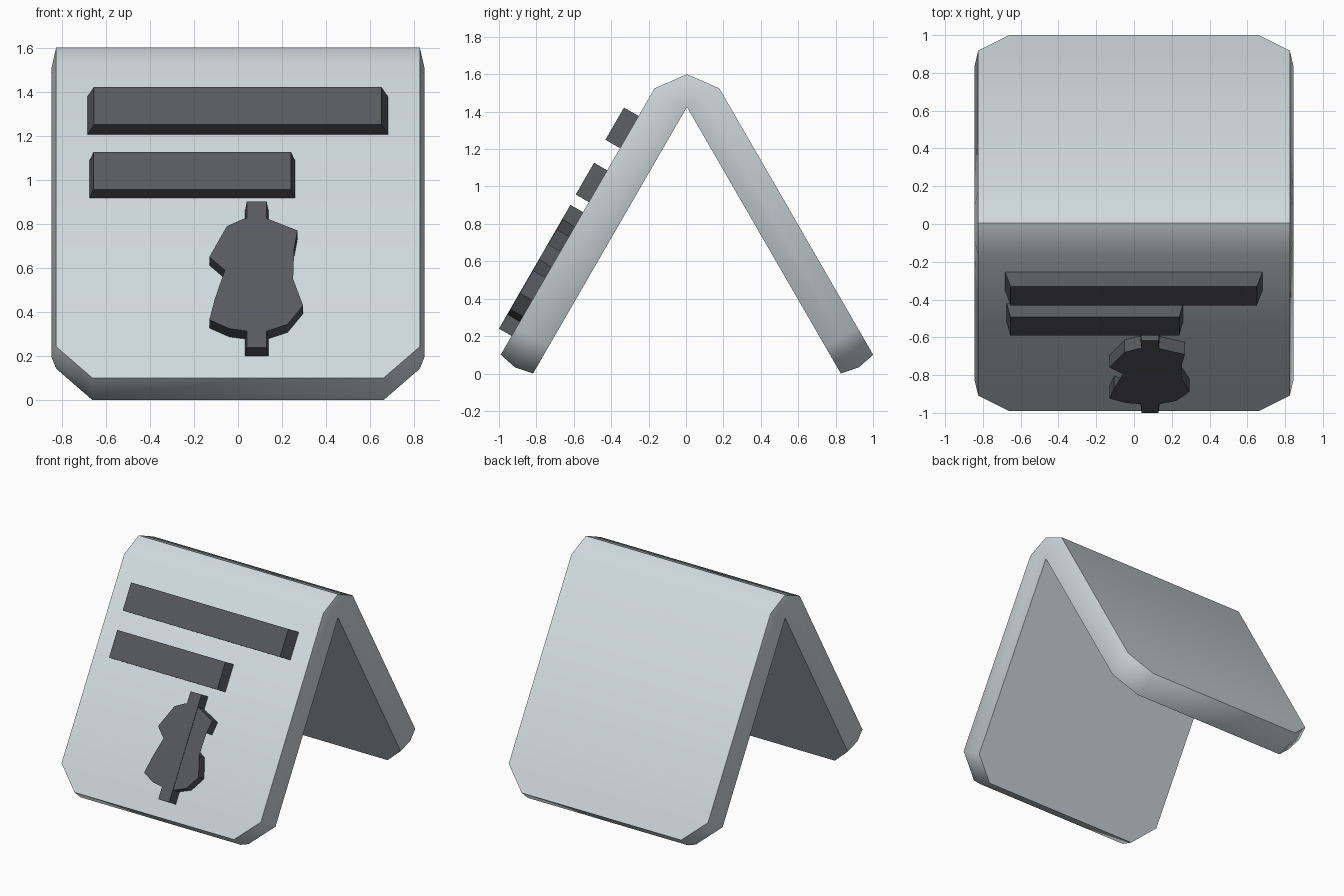
import bpy, bmesh, math

if "Cube" in bpy.data.objects:
    bpy.data.objects.remove(bpy.data.objects["Cube"])

C, S = math.cos(math.radians(30)), 0.5      # both leaves slope at 60 degrees
Y0, Z0 = 0.005, 1.425                       # inner fold line
THICK, LENGTH, HALF_W, CUT, BULGE = 0.2, 1.645, 0.825, 0.165, 0.02


def material(name, rgb):
    m = bpy.data.materials.new(name)
    m.diffuse_color = (*rgb, 1)
    m.use_nodes = True
    m.node_tree.nodes["Principled BSDF"].inputs["Base Color"].default_value = m.diffuse_color
    return m


PALE = material("pale blue grey", (0.62, 0.69, 0.72))
DARK = material("dark grey", (0.095, 0.10, 0.113))


def leaf(side, x, s, t):
    """Point s down the leaf from the fold and t out from its inner face."""
    return (x, Y0 + side * (C * t + S * s), Z0 + S * t - C * s)


def finish(bm, name, mat):
    bmesh.ops.remove_doubles(bm, verts=bm.verts, dist=1e-4)
    bmesh.ops.recalc_face_normals(bm, faces=bm.faces)
    me = bpy.data.meshes.new(name)
    bm.to_mesh(me)
    bm.free()
    me.materials.append(mat)
    ob = bpy.data.objects.new(name, me)
    bpy.context.collection.objects.link(ob)
    return ob


# Folded board: three layers (inner, middle, outer), edge bulging at the middle
def layer(bm, t, grow):
    rows = []
    for side in (-1, 1):
        half = [(HALF_W - CUT + grow * 0.2, LENGTH + grow),
                (HALF_W + grow, LENGTH - CUT), (HALF_W + grow, 0)]
        pts = [(x, leaf(side, x, s, t)) for x, s in half]
        rows += pts if side < 0 else pts[::-1]
    ridge = (HALF_W + grow, (HALF_W + grow, Y0, Z0 + 0.875 * t))
    rows.insert(3, ridge)
    right = [bm.verts.new(p) for _, p in rows]
    left = [bm.verts.new((-x, p[1], p[2])) for x, p in rows]
    return right, left


bm = bmesh.new()
layers = [layer(bm, 0, 0), layer(bm, THICK / 2, BULGE), layer(bm, THICK, 0)]
for right, left in (layers[0], layers[2]):
    for i in range(len(right) - 1):
        bm.faces.new((right[i], right[i + 1], left[i + 1], left[i]))
loops = [r + l[::-1] for r, l in layers]
for a, b in zip(loops, loops[1:]):
    for i in range(len(a)):
        j = (i + 1) % len(a)
        bm.faces.new((a[i], a[j], b[j], b[i]))
board = finish(bm, "folded_board", PALE)
bpy.context.view_layer.objects.active = board
board.select_set(True)
bpy.ops.object.shade_smooth_by_angle(angle=math.radians(46))
board.select_set(False)


# Raised shapes on the front leaf, outlined as (x, z) in the front view
def raised(name, outline, height, flare=0.0):
    mid = sum(x for x, _ in outline) / len(outline)
    bm = bmesh.new()
    top, base = [], []
    for x, z in outline:
        s = (Z0 + S * (THICK + height) - z) / C
        xb = x + math.copysign(flare, x - mid)
        top.append(bm.verts.new(leaf(-1, x, s, THICK + height)))
        base.append(bm.verts.new(leaf(-1, xb, s, THICK - 0.004)))
    bm.faces.new(top)
    bm.faces.new(base[::-1])
    for i in range(len(top)):
        j = (i + 1) % len(top)
        bm.faces.new((top[i], base[i], base[j], top[j]))
    bmesh.ops.triangulate(bm, faces=[f for f in bm.faces if len(f.verts) > 4])
    return finish(bm, name, DARK)


def rect(x0, x1, z0, z1):
    return [(x0, z0), (x1, z0), (x1, z1), (x0, z1)]


raised("upper_bar", rect(-0.653, 0.65, 1.25, 1.422), 0.09, 0.032)
raised("lower_bar", rect(-0.655, 0.24, 0.957, 1.127), 0.081, 0.02)

# Currency symbol: curved band and upright stem
raised("symbol_stem", rect(0.04, 0.13, 0.24, 0.902), 0.078, 0.008)
raised("symbol_band", [
    (.27, .77), (.13, .825), (.03, .825), (-.05, .79), (-.13, .65), (-.06, .59),
    (.04, .55), (.125, .53), (.175, .49), (.18, .45), (.125, .405), (.035, .39),
    (-.105, .46), (-.13, .365), (-.04, .325), (.035, .315), (.135, .315),
    (.225, .345), (.295, .43), (.25, .55), (.13, .61), (.05, .63), (-.04, .66),
    (-.01, .725), (.05, .75), (.135, .735), (.255, .69)], 0.075)
